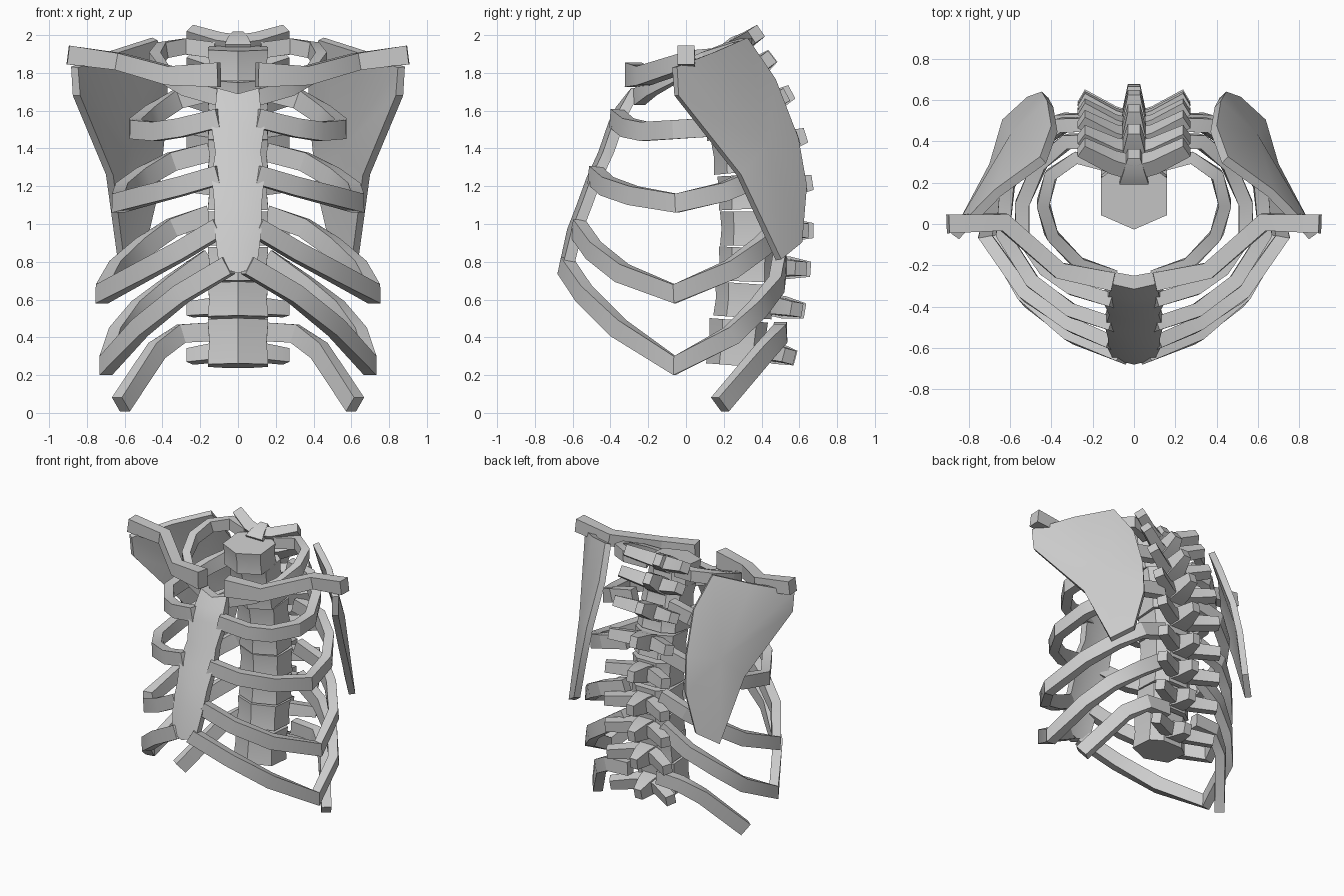
import bpy, bmesh, math
from mathutils import Vector as V

if "Cube" in bpy.data.objects:
    bpy.data.objects.remove(bpy.data.objects["Cube"])

bone = bpy.data.materials.new("bone_grey")
bone.diffuse_color = (0.6, 0.6, 0.6, 1)
bone.use_nodes = True
bone.node_tree.nodes["Principled BSDF"].inputs["Base Color"].default_value = bone.diffuse_color


def finish(name, bm, mirror=False, thickness=0):
    bmesh.ops.recalc_face_normals(bm, faces=bm.faces)
    me = bpy.data.meshes.new(name)
    bm.to_mesh(me)
    bm.free()
    ob = bpy.data.objects.new(name, me)
    bpy.context.collection.objects.link(ob)
    me.materials.append(bone)
    if thickness:
        s = ob.modifiers.new("solid", 'SOLIDIFY')
        s.thickness, s.offset, s.use_even_offset = thickness, 0, True
    if mirror:
        m = ob.modifiers.new("mirror", 'MIRROR')
        m.use_mirror_merge = False
    bpy.ops.object.select_all(action='DESELECT')
    ob.select_set(True)
    bpy.context.view_layer.objects.active = ob
    bpy.ops.object.convert(target='MESH')
    bpy.ops.object.shade_smooth_by_angle(angle=math.radians(28))
    return ob


def loft(bm, rings):
    """Closed skin through rings of points, capped at both ends."""
    vs = [[bm.verts.new(p) for p in r] for r in rings]
    n = len(vs[0])
    for a, b in zip(vs, vs[1:]):
        for i in range(n):
            bm.faces.new((a[i], a[(i + 1) % n], b[(i + 1) % n], b[i]))
    bm.faces.new(vs[0])
    bm.faces.new(vs[-1])


def sweep(bm, pts, sizes, up=V((0, 0, 1))):
    """Rectangular bar along a path; sizes = (thickness, height) per point."""
    pts = [V(p) for p in pts]
    rings = []
    for i, p in enumerate(pts):
        d0 = (p - pts[max(i - 1, 0)]).normalized()
        d1 = (pts[min(i + 1, len(pts) - 1)] - p).normalized()
        t = (d0 + d1).normalized()
        side = t.cross(up).normalized()
        top = side.cross(t)
        w, h = sizes[i][0] / 2, sizes[i][1] / 2
        rings.append([p + side * w * a + top * h * b
                      for a, b in ((-1, -1), (1, -1), (1, 1), (-1, 1))])
    loft(bm, rings)


# Ribs: one path per pair, from spine to breastbone
ribs = [
    [(.12, .28, 1.92), (.28, .32, 1.94), (.40, .24, 1.92), (.44, .10, 1.87),
     (.40, -.05, 1.80), (.27, -.19, 1.72), (.10, -.25, 1.67)],
    [(.15, .40, 1.70), (.32, .40, 1.66), (.45, .30, 1.58), (.54, .10, 1.51),
     (.54, -.06, 1.50), (.43, -.22, 1.49), (.30, -.31, 1.51), (.10, -.37, 1.56)],
    [(.15, .48, 1.38), (.35, .48, 1.33), (.50, .38, 1.25), (.61, .20, 1.17),
     (.635, -.05, 1.11), (.49, -.28, 1.15), (.30, -.42, 1.20), (.10, -.485, 1.26)],
    [(.15, .50, 1.05), (.35, .50, .98), (.50, .40, .88), (.64, .24, .76),
     (.72, -.06, .63), (.52, -.34, .74), (.30, -.49, .86), (.10, -.575, .98)],
    [(.15, .50, .82), (.35, .48, .68), (.52, .38, .55), (.64, .24, .41),
     (.70, -.06, .25), (.52, -.36, .45), (.30, -.54, .63), (.05, -.64, .78)],
    [(.12, .50, .43), (.30, .50, .42), (.43, .42, .33), (.62, .18, .045)],
]
for k, path in enumerate(ribs):
    bm = bmesh.new()
    sweep(bm, path, [(.06, .085) if k == 0 else (.068, .10)] * len(path))
    finish(f"rib_pair_{k + 1}", bm, mirror=True)

# Collarbones
bm = bmesh.new()
sweep(bm, [(.10, -.28, 1.79), (.36, -.225, 1.785), (.63, .01, 1.86), (.9, 0, 1.895)],
      [(.09, .13), (.08, .10), (.085, .09), (.09, .10)])
finish("collarbones", bm, mirror=True)

# Shoulder blades: a slightly domed thick plate
outline = [(.865, -.06, 1.83), (.66, .15, 1.91), (.44, .31, 1.98), (.385, .46, 1.76),
           (.405, .58, 1.45), (.43, .625, 1.2), (.50, .60, .90), (.62, .49, .81),
           (.68, .28, 1.26), (.855, -.05, 1.68)]
bm = bmesh.new()
edge = [bm.verts.new(p) for p in outline]
mid = bm.verts.new((.58, .42, 1.42))
for i, v in enumerate(edge):
    bm.faces.new((v, edge[(i + 1) % len(edge)], mid))
finish("shoulder_blades", bm, mirror=True, thickness=.045)

# Breastbone: rows of (z, y, half width), ridge slightly forward
bm = bmesh.new()
rows = [(1.72, -.29, .11), (1.62, -.345, .12), (1.54, -.385, .145), (1.38, -.44, .12),
        (1.25, -.50, .14), (1.1, -.555, .125), (.97, -.605, .125), (.77, -.655, .10)]
rings = []
for i, (z, y, w) in enumerate(rows):
    dz = -.03 if i in (0, len(rows) - 1) else 0
    rings.append([(-w, y, z), (0, y - .025, z + dz), (w, y, z),
                  (w, y + .06, z), (0, y + .04, z + dz), (-w, y + .06, z)])
loft(bm, rings)
finish("breastbone", bm)

# Spine: (body y, body z, spinous tip y, spinous tip z), bottom to top
spine = [(.275, .37, .58, .29), (.31, .595, .63, .54), (.33, .785, .66, .76),
         (.34, .975, .675, .965), (.33, 1.17, .67, 1.22), (.30, 1.365, .635, 1.47),
         (.26, 1.54, .56, 1.70), (.21, 1.70, .46, 1.89), (.14, 1.85, .34, 1.985)]
hexagon = [(0, -.16), (.16, -.09), (.16, .09), (.08, .15), (-.08, .15), (-.16, .09),
           (-.16, -.09)]
for k, (y, z, ty, tz) in enumerate(spine):
    c, tip = V((0, y, z)), V((0, ty, tz))
    a, b = spine[max(k - 1, 0)], spine[min(k + 1, len(spine) - 1)]
    lean = (b[0] - a[0]) * (.5 if k < 8 else .2)
    up = V((0, lean, b[1] - a[1])).normalized()
    back = V((0, up.z, -up.y))
    half = .12 if k == 0 else .09 if k < 6 else .08
    bm = bmesh.new()
    # body, slightly waisted
    loft(bm, [[c + up * half * s + V((px, 0, 0)) * r + back * py * r for px, py in hexagon]
              for s, r in ((-1, 1), (0, .95), (1, 1))])
    # spinous process, along its own slope
    d = (tip - c).normalized()
    n = V((0, -d.z, d.y))
    reach = (tip - c).length
    sweep(bm, [c + d * .1, c + d * reach * .65, tip],
          [(.14, .11), (.11, .12), (.06, .08)], n)
    # transverse processes
    for s in (-1, 1):
        sweep(bm, [c + d * .16, c + d * .19 + V((.1 * s, 0, 0)),
                   c + d * .28 + V((.255 * s, 0, 0))],
              [(.08, .10), (.08, .09), (.07, .075)], n)
    finish(f"vertebra_{k + 1}", bm)
